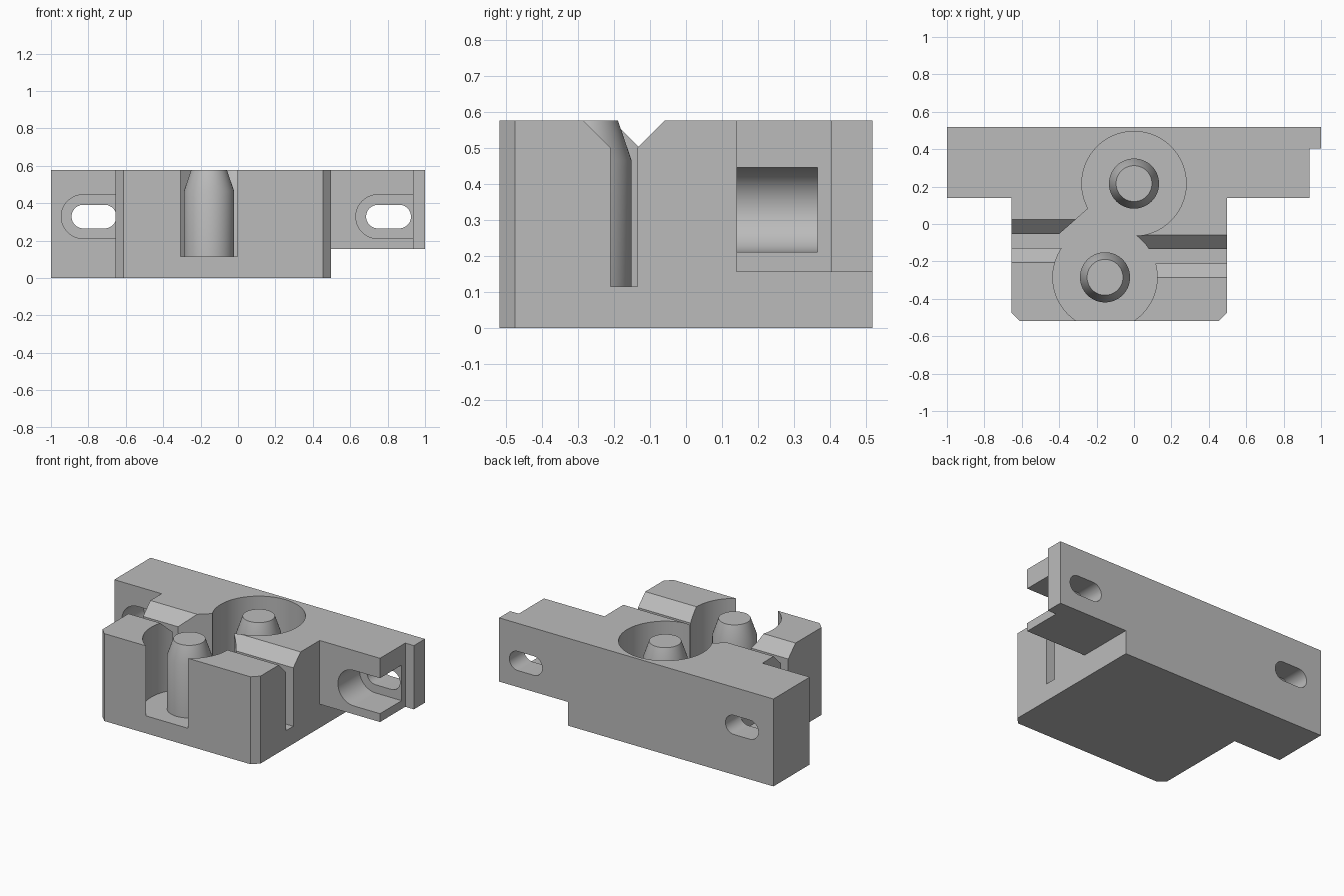
import bpy, bmesh, math

if "Cube" in bpy.data.objects:
    bpy.data.objects.remove(bpy.data.objects["Cube"], do_unlink=True)

TOP, FLOOR, BACK = 0.576, 0.115, 0.518
PITS = [(0.0, 0.216), (-0.155, -0.285)]

grey = bpy.data.materials.new("grey")
grey.use_nodes = True
colour = (0.5, 0.5, 0.5, 1)
grey.diffuse_color = colour
grey.node_tree.nodes["Principled BSDF"].inputs["Base Color"].default_value = colour


def finish(name, bm):
    bmesh.ops.recalc_face_normals(bm, faces=bm.faces)
    mesh = bpy.data.meshes.new(name)
    bm.to_mesh(mesh)
    bm.free()
    mesh.materials.append(grey)
    ob = bpy.data.objects.new(name, mesh)
    bpy.context.collection.objects.link(ob)
    return ob


def prism(name, outline, axis, lo, hi):
    """Extrude a 2D outline along an axis."""
    place = {"x": lambda a, b, t: (t, a, b),
             "y": lambda a, b, t: (a, t, b),
             "z": lambda a, b, t: (a, b, t)}[axis]
    bm = bmesh.new()
    ends = [[bm.verts.new(place(a, b, t)) for a, b in outline] for t in (lo, hi)]
    for end in ends:
        bm.faces.new(end)
    n = len(outline)
    for i in range(n):
        j = (i + 1) % n
        bm.faces.new((ends[0][i], ends[0][j], ends[1][j], ends[1][i]))
    return finish(name, bm)


def arc(cx, cy, r, start, end, steps):
    angles = [math.radians(start + (end - start) * i / steps) for i in range(steps + 1)]
    return [(cx + r * math.cos(a), cy + r * math.sin(a)) for a in angles]


def slot(x0, x1, z, r):
    return arc(x1 - r, z, r, -90, 90, 24) + arc(x0 + r, z, r, 90, 270, 24)


def cut(target, cutter):
    cutter.hide_render = True
    mod = target.modifiers.new("cut", "BOOLEAN")
    mod.operation, mod.solver, mod.object = "DIFFERENCE", "EXACT", cutter
    bpy.context.view_layer.objects.active = target
    bpy.ops.object.modifier_apply(modifier=mod.name)
    bpy.data.objects.remove(cutter, do_unlink=True)


def smooth(ob):
    bpy.ops.object.select_all(action="DESELECT")
    ob.select_set(True)
    bpy.context.view_layer.objects.active = ob
    bpy.ops.object.shade_smooth_by_angle(angle=math.radians(25))


# Block with mounting wings and chamfered front corners
L, R, C, WING = -0.655, 0.497, 0.043, 0.14
block = prism("mounting_block", [
    (L + C, -BACK), (R - C, -BACK), (R, C - BACK), (R, WING), (0.937, WING),
    (0.937, 0.403), (1, 0.403), (1, BACK), (-1, BACK), (-1, WING), (L, WING),
    (L, C - BACK)], "z", 0, TOP)

# Raised underside of the left wing
cut(block, prism("wing_cutter", [(R, -0.1), (1.1, -0.1), (1.1, 0.156), (R, 0.156)],
                 "y", 0.05, 0.6))

# Round pits and the angled wall between them
for x, y in PITS:
    cut(block, prism("pit_cutter", arc(x, y, 0.279, 0, 356.25, 95), "z", FLOOR, 0.7))
cut(block, prism("passage_cutter", [
    (-0.245, 0.083), (-0.4, -0.053), (-0.4, -0.12), (-0.155, -0.1), (-0.1, 0.05)],
    "z", FLOOR, 0.7))

# Side grooves with flared tops
for y, x0, x1 in [(-0.172, -0.1, 0.6), (-0.091, -0.75, -0.25)]:
    w, flare, high = 0.038, 0.5, 0.7
    spread = w + high - flare
    cut(block, prism("groove_cutter", [
        (y - w, FLOOR), (y + w, FLOOR), (y + w, flare), (y + spread, high),
        (y - spread, high), (y - w, flare)], "x", x0, x1))

# Stepped screw slots through the wings
SLOT_Z, BIG = 0.328, 0.117
left_recess = arc(0.63 + BIG, SLOT_Z, BIG, 90, 270, 24) + [
    (0.97, SLOT_Z - BIG), (0.97, SLOT_Z + BIG)]
right_recess = arc(-0.945 + BIG, SLOT_Z, BIG, 90, 270, 24) + [
    (L, SLOT_Z - BIG), (L, SLOT_Z + BIG)]
for recess, x in [(left_recess, 0.805), (right_recess, -0.77)]:
    cut(block, prism("recess_cutter", recess, "y", 0.1, 0.365))
    cut(block, prism("slot_cutter", slot(x - 0.12, x + 0.12, SLOT_Z, 0.063),
                     "y", 0.3, 0.6))
smooth(block)

# Tapered posts standing in the pits
for name, (x, y) in zip(("rear_post", "front_post"), PITS):
    bm = bmesh.new()
    rings = [[bm.verts.new((px, py, z)) for px, py in arc(x, y, r, 0, 354.375, 63)]
             for r, z in [(0.134, FLOOR - 0.01), (0.134, 0.465), (0.096, TOP)]]
    for low, high in zip(rings, rings[1:]):
        for i in range(len(low)):
            bm.faces.new((low[i - 1], low[i], high[i], high[i - 1]))
    bm.faces.new(rings[0])
    bm.faces.new(rings[-1])
    smooth(finish(name, bm))
